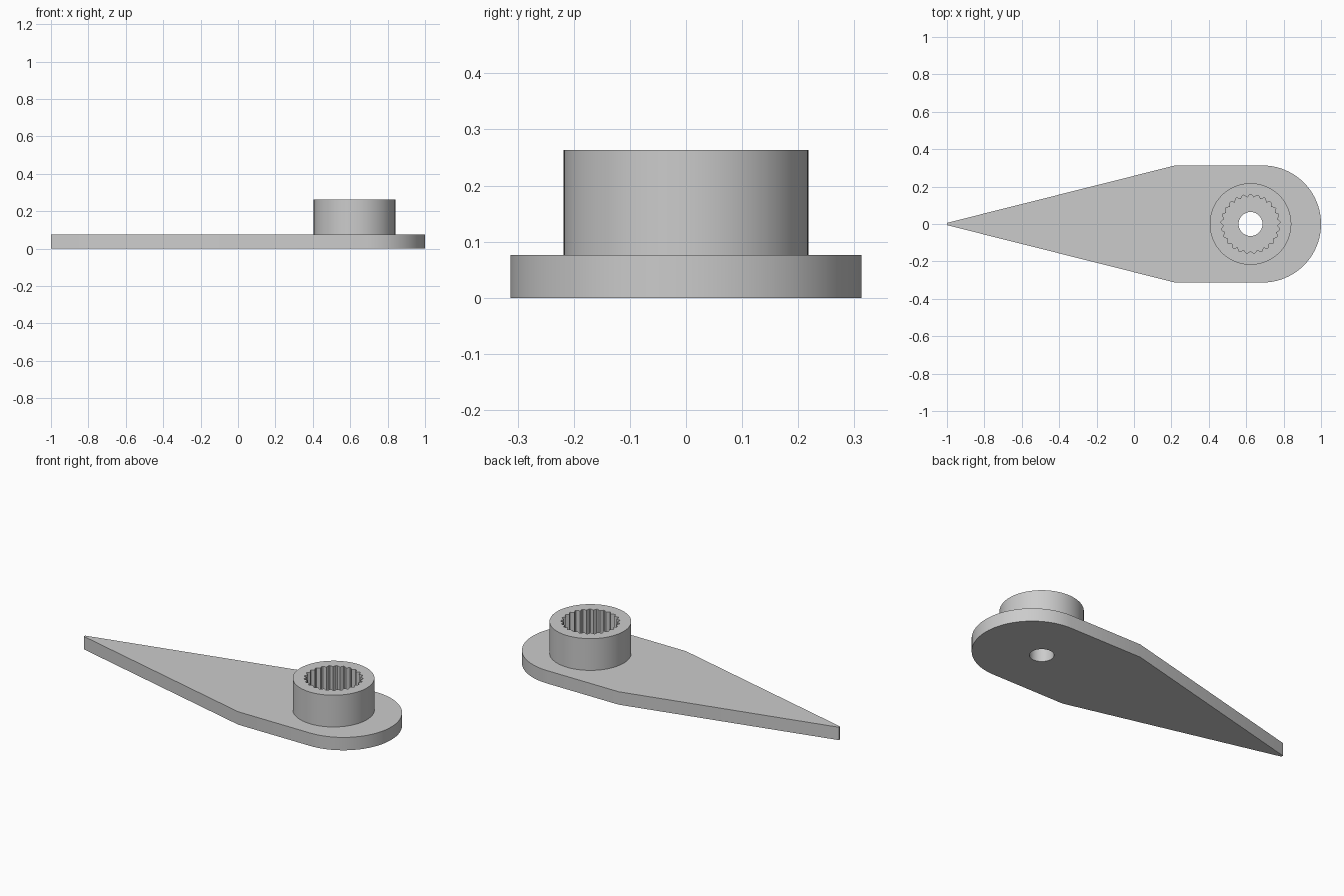
import bpy, bmesh
from math import sin, cos, pi, radians

if "Cube" in bpy.data.objects:
    bpy.data.objects.remove(bpy.data.objects["Cube"])

HUB_X = 0.623
PLATE_TOP, HUB_TOP = 0.076, 0.263

gray = bpy.data.materials.new("light gray plastic")
gray.use_nodes = True
gray.diffuse_color = (0.6, 0.6, 0.6, 1)
gray.node_tree.nodes["Principled BSDF"].inputs["Base Color"].default_value = gray.diffuse_color


def arc(cx, radius, start, end, steps):
    angles = [start + (end - start) * i / steps for i in range(steps + 1)]
    return [(cx + radius * cos(a), radius * sin(a)) for a in angles]


def circle(cx, radius, steps=96):
    return arc(cx, radius, 0, 2 * pi, steps)[:-1]


def pierced_slab(name, outline, opening, bottom, top):
    """Extrude the area between an outline and an opening."""
    bm = bmesh.new()
    edges = []
    for loop in (outline, opening):
        verts = [bm.verts.new((x, y, bottom)) for x, y in loop]
        edges += [bm.edges.new((v, verts[i - 1])) for i, v in enumerate(verts)]
    bmesh.ops.triangle_fill(bm, edges=edges, use_beauty=True)
    grown = bmesh.ops.extrude_face_region(bm, geom=bm.faces[:], use_keep_orig=True)
    moved = [g for g in grown["geom"] if isinstance(g, bmesh.types.BMVert)]
    bmesh.ops.translate(bm, verts=moved, vec=(0, 0, top - bottom))
    bmesh.ops.recalc_face_normals(bm, faces=bm.faces[:])
    mesh = bpy.data.meshes.new(name)
    bm.to_mesh(mesh)
    bm.free()
    mesh.materials.append(gray)
    obj = bpy.data.objects.new(name, mesh)
    bpy.context.collection.objects.link(obj)
    bpy.ops.object.select_all(action="DESELECT")
    obj.select_set(True)
    bpy.context.view_layer.objects.active = obj
    bpy.ops.object.shade_smooth_by_angle(angle=radians(25))
    return obj


# Tapered arm with a round end and a screw hole
half = 0.313
arm = [(-1, 0.006), (-1, -0.006), (0.22, -half)]
arm += arc(1 - half, half, -pi / 2, pi / 2, 48) + [(0.22, half)]
pierced_slab("arm_plate", arm, circle(HUB_X, 0.064), 0, PLATE_TOP)

# Hub with a toothed bore
TEETH = 25
bore = []
for i in range(TEETH):
    middle = pi / 2 + 2 * pi * i / TEETH
    for offset, radius in ((-0.5, 0.143), (-0.08, 0.158), (0.08, 0.158)):
        a = middle + offset * 2 * pi / TEETH
        bore.append((HUB_X + radius * cos(a), radius * sin(a)))
pierced_slab("splined_hub", circle(HUB_X, 0.218), bore, PLATE_TOP, HUB_TOP)
